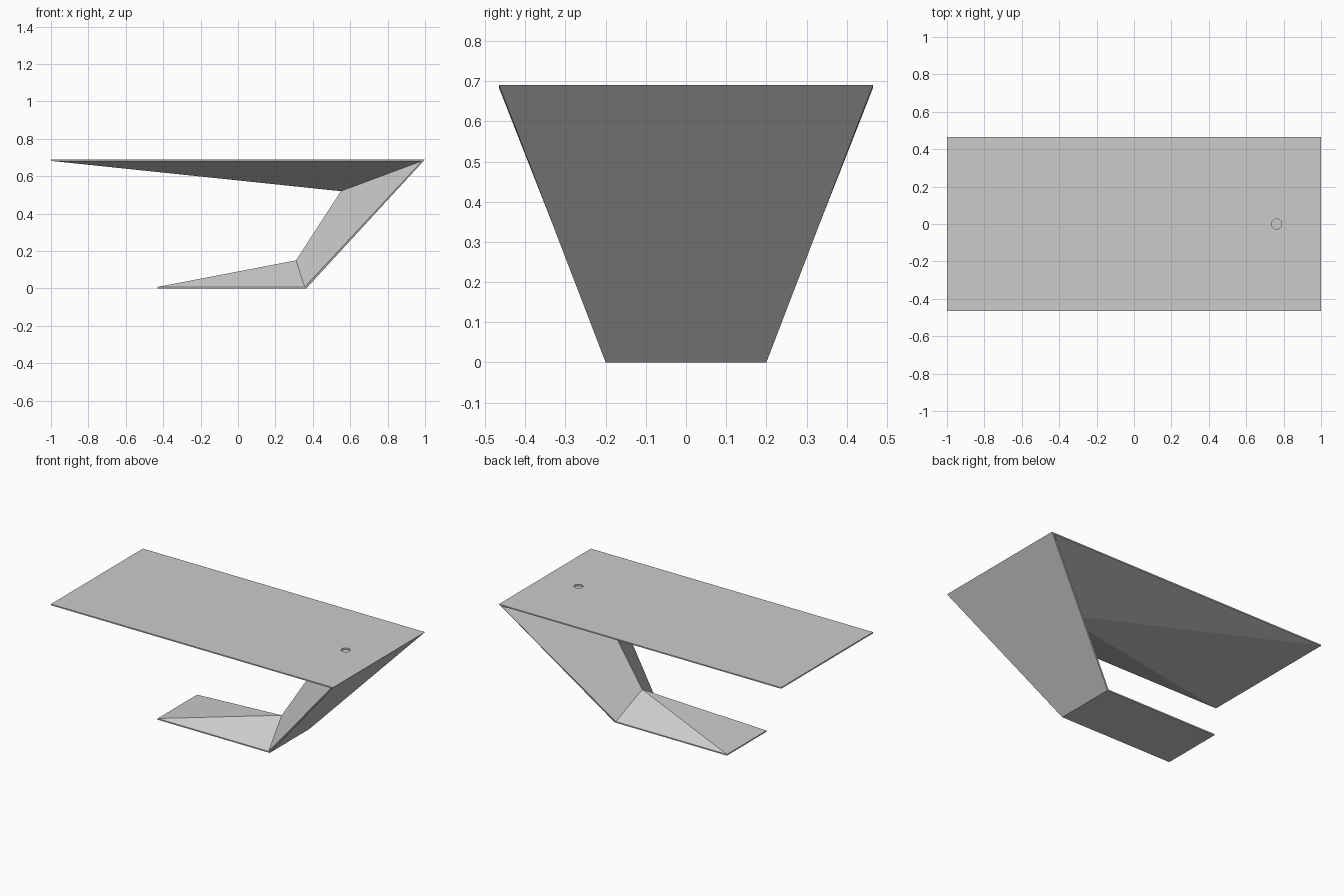
import bpy, bmesh

if "Cube" in bpy.data.objects:
    bpy.data.objects.remove(bpy.data.objects["Cube"])

# Side profile as (x, z, half width): outer skin, inner lip of the thin edge, ridge points
outer = [(-1, 0.69, 0.465), (1, 0.69, 0.465), (0.365, 0, 0.2), (-0.43, 0, 0.2)]
inner = [(-1, 0.682, 0.465), (0.985, 0.682, 0.465), (0.357, 0.008, 0.2), (-0.43, 0.008, 0.2)]
ridge = [(0.55, 0.52), (0.31, 0.15)]

# Folded desk body: top, slanted leg and foot in one faceted shell
bm = bmesh.new()
o = {s: [bm.verts.new((x, s * w, z)) for x, z, w in outer] for s in (-1, 1)}
i = {s: [bm.verts.new((x, s * w, z)) for x, z, w in inner] for s in (-1, 1)}
a, b = [bm.verts.new((x, 0, z)) for x, z in ridge]

for k in range(3):  # outer panels
    bm.faces.new((o[-1][k], o[-1][k + 1], o[1][k + 1], o[1][k]))
for s in (-1, 1):
    for k in range(3):  # thin edge strips
        bm.faces.new((o[s][k], o[s][k + 1], i[s][k + 1], i[s][k]))
    # facets under the top, along the leg and over the foot
    bm.faces.new((i[s][0], i[s][1], a))
    bm.faces.new((i[s][1], i[s][2], b, a))
    bm.faces.new((i[s][2], i[s][3], b))
for k, tip in ((0, a), (3, b)):  # free ends
    bm.faces.new((o[-1][k], o[1][k], i[1][k], i[-1][k]))
    bm.faces.new((i[-1][k], i[1][k], tip))
bmesh.ops.recalc_face_normals(bm, faces=bm.faces)
mesh = bpy.data.meshes.new("desk_body")
bm.to_mesh(mesh)
bm.free()
body = bpy.data.objects.new("desk_body", mesh)
bpy.context.collection.objects.link(body)

# Shallow round cable recess in the top
bpy.ops.mesh.primitive_cylinder_add(vertices=32, radius=0.027, depth=0.02, location=(0.763, 0, 0.69))
cutter = bpy.context.object
cutter.name = "cable_recess_cutter"
cutter.hide_render = True
cutter.hide_set(True)
cut = body.modifiers.new("cable_recess", 'BOOLEAN')
cut.operation = 'DIFFERENCE'
cut.solver = 'EXACT'
cut.object = cutter
